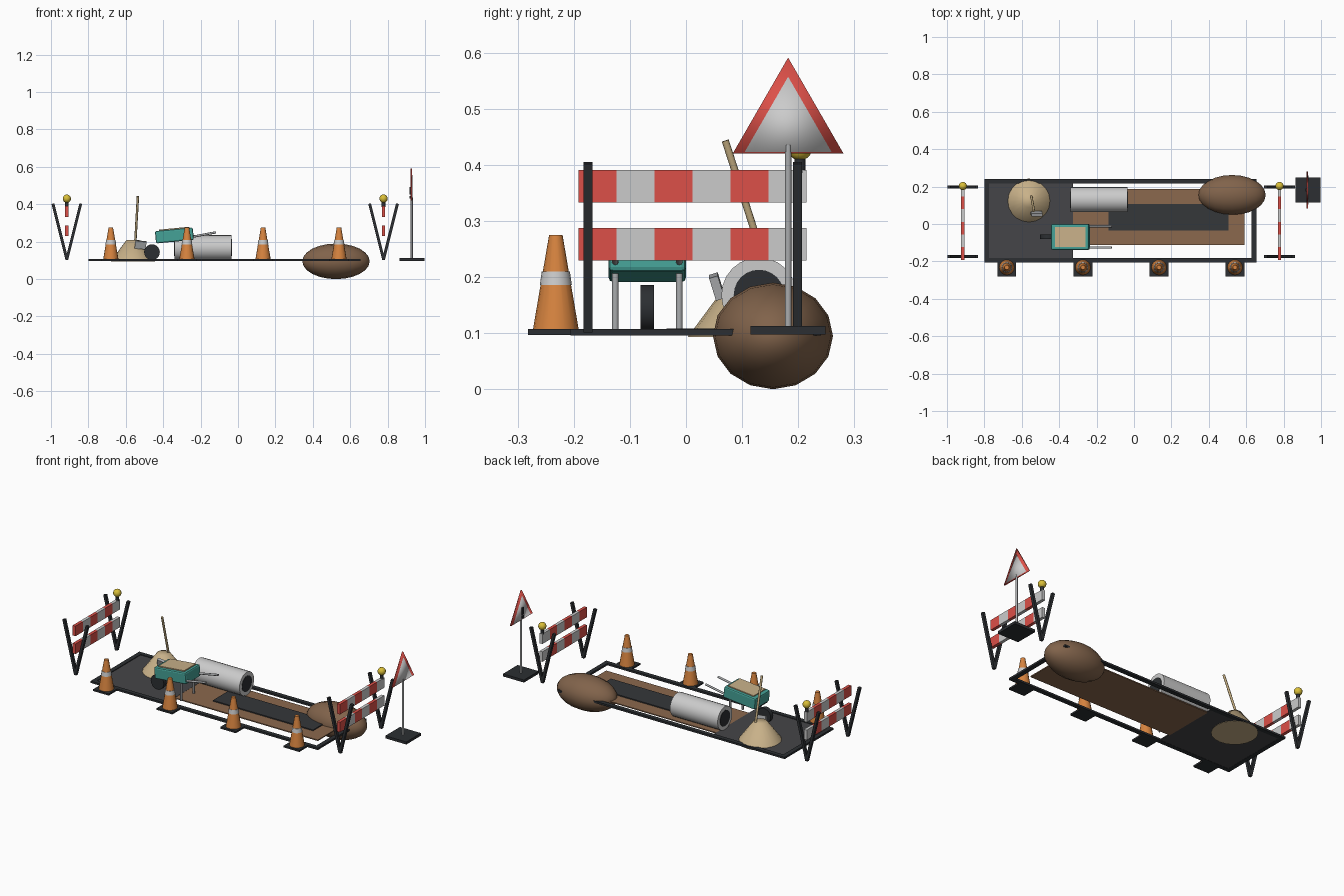
import bpy, math
from mathutils import Vector

if "Cube" in bpy.data.objects:
    bpy.data.objects.remove(bpy.data.objects["Cube"])


def mat(name, r, g, b):
    m = bpy.data.materials.new(name)
    m.diffuse_color = (r, g, b, 1)
    m.use_nodes = True
    m.node_tree.nodes["Principled BSDF"].inputs["Base Color"].default_value = m.diffuse_color
    return m


RED = mat("red", .72, .08, .065)
ORANGE = mat("orange", .68, .23, .05)
TEAL = mat("teal", .06, .36, .31)
BROWN = mat("earth", .26, .14, .075)
SOIL = mat("soil", .22, .125, .07)
DARK = mat("dark", .025, .028, .032)
STRIP = mat("trench_dark", .035, .038, .042)
ASPHALT = mat("asphalt", .06, .06, .065)
SAND = mat("sand", .58, .44, .25)
WOOD = mat("wood", .5, .38, .2)
YELLOW = mat("yellow", .7, .52, .04)
METAL = mat("metal", .4, .41, .42)


def finish(name, m, smooth=None):
    o = bpy.context.object
    o.name = name
    if m:
        o.data.materials.append(m)
    if smooth:
        bpy.ops.object.shade_smooth_by_angle(angle=math.radians(smooth))
    return o


def box(name, loc, size, m=None, rot=(0, 0, 0), bevel=0):
    bpy.ops.mesh.primitive_cube_add(size=1, location=loc, rotation=rot)
    o = finish(name, m)
    o.scale = size
    bpy.ops.object.transform_apply(location=False, rotation=False, scale=True)
    if bevel:
        b = o.modifiers.new("bevel", 'BEVEL')
        b.width, b.segments = bevel, 2
    return o


def span(name, x, y, z, m=None):
    # box given by its limits
    return box(name, [(a + b) / 2 for a, b in (x, y, z)],
               [b - a for a, b in (x, y, z)], m)


def rod(name, a, b, r1, m=None, r2=None, sides=16, smooth=40):
    # cylinder or cone from point a to point b
    a, b = Vector(a), Vector(b)
    d = b - a
    bpy.ops.mesh.primitive_cone_add(
        vertices=sides, radius1=r1, radius2=r1 if r2 is None else r2,
        depth=d.length, location=(a + b) / 2,
        rotation=d.to_track_quat('Z', 'Y').to_euler())
    return finish(name, m, smooth)


def ball(name, loc, size, m, seg, rings, rot=(0, 0, 0)):
    bpy.ops.mesh.primitive_uv_sphere_add(
        segments=seg, ring_count=rings, location=loc, rotation=rot)
    o = finish(name, m, 40)
    o.scale = size
    return o


# Road surface, frame and trench
G = .10
span("asphalt_slab", (-.79, -.325), (-.2, .235), (.097, .103), ASPHALT)
for y in (-.193, .228):
    span("frame_side", (-.8, .655), (y - .0125, y + .0125), (.096, .107), DARK)
for x in (-.787, .642):
    span("frame_end", (x - .0125, x + .0125), (-.205, .24), (.096, .107), DARK)
span("trench_earth", (-.33, .59), (-.113, .187), (.096, .102), BROWN)
span("trench_floor", (-.136, .505), (-.035, .107), (.101, .108), STRIP)

# Soil mound
ball("soil_mound", (.524, .155, .095), (.095, .107, .18), SOIL, 16, 12,
     (0, math.pi / 2, 0))

# Concrete pipe
rod("pipe", (-.34, .13, .168), (-.035, .13, .168), .067, None, sides=24)
rod("pipe_bore", (-.342, .13, .168), (-.033, .13, .168), .045, DARK, sides=24)

# Sand heap and shovel
rod("sand_heap", (-.562, .123, .093), (-.562, .123, .208), .12, SAND, r2=.035,
    sides=20, smooth=60)
rod("shovel_handle", (-.55, .155, .18), (-.535, .07, .443), .0065, WOOD, sides=10)
box("shovel_blade", (-.521, .055, .183), (.06, .016, .042), METAL,
    (math.radians(17), math.radians(6), 0))

# Traffic cones
for x in (-.68, -.273, .134, .54):
    y = -.232
    box("cone_base", (x, y, .102), (.1, .1, .01), DARK)
    rod("cone_body", (x, y, .105), (x, y, .275), .041, ORANGE, r2=.012)
    rod("cone_band", (x, y, .186), (x, y, .21), .0285, None, r2=.025)

# Striped barriers on V-shaped legs
for x in (-.915, .778):
    for y in (-.175, .199):
        for s in (-1, 1):
            box("barrier_leg", (x + s * .037, y, .253), (.015, .016, .31), DARK,
                (0, s * math.atan2(.075, .3), 0))
    for z in (.2585, .3615):
        for i in range(6):
            y0 = -.192 + i * .0678
            span("barrier_board", (x - .009, x + .009), (y0, y0 + .0678),
                 (z - .029, z + .029), None if i % 2 else RED)
    rod("lamp_socket", (x, .203, .385), (x, .203, .413), .01, DARK)
    ball("warning_lamp", (x, .203, .43), (.022,) * 3, YELLOW, 16, 10)


# Triangular warning sign
def triangle(name, x, half, radius, z, m):
    o = rod(name, (x - half, .182, z), (x + half, .182, z), radius, m, sides=3,
            smooth=180)
    # turn a corner upwards
    top = max((o.matrix_world.to_3x3() @ v.co for v in o.data.vertices),
              key=lambda p: p.z)
    bpy.context.view_layer.update()
    pts = []
    for v in o.data.vertices:
        side = half if v.co.z > 0 else -half
        ang = math.atan2(v.co.y, v.co.x)
        pts.append((v, side, ang))
    base = pts[0][2]
    for v, side, ang in pts:
        a = ang - base + math.pi / 2
        v.co = (side, radius * math.cos(a), radius * math.sin(a))
    o.rotation_euler = (0, 0, 0)
    return o


box("sign_base", (.93, .182, .105), (.134, .134, .015), DARK)
rod("sign_post", (.929, .182, .11), (.929, .182, .435), .006, METAL, sides=12)
triangle("sign_border", .927, .004, .114, .477, RED)
triangle("sign_face", .927, .006, .0895, .4675, None)
span("sign_mark", (.916, .923), (.174, .19), (.452, .492), DARK)
span("sign_mark_dot", (.916, .923), (.174, .19), (.432, .445), DARK)

# Wheelbarrow
WY = -.069
tilt = math.radians(-5.5)
box("barrow_tray", (-.34, WY, .233), (.203, .138, .066), TEAL, (0, tilt, 0), .008)
box("barrow_load", (-.34, WY, .264), (.165, .108, .016), SAND, (0, tilt, 0))
rod("barrow_wheel", (-.46, WY - .012, .144), (-.46, WY + .012, .144), .042, DARK,
    sides=20)
for s in (-1, 1):
    y = WY + s * .057
    rod("barrow_handle", (-.32, y, .212), (-.118, y, .25), .006, METAL, sides=10)
    rod("barrow_leg", (-.275, y, .103), (-.275, y, .21), .006, METAL, sides=10)
